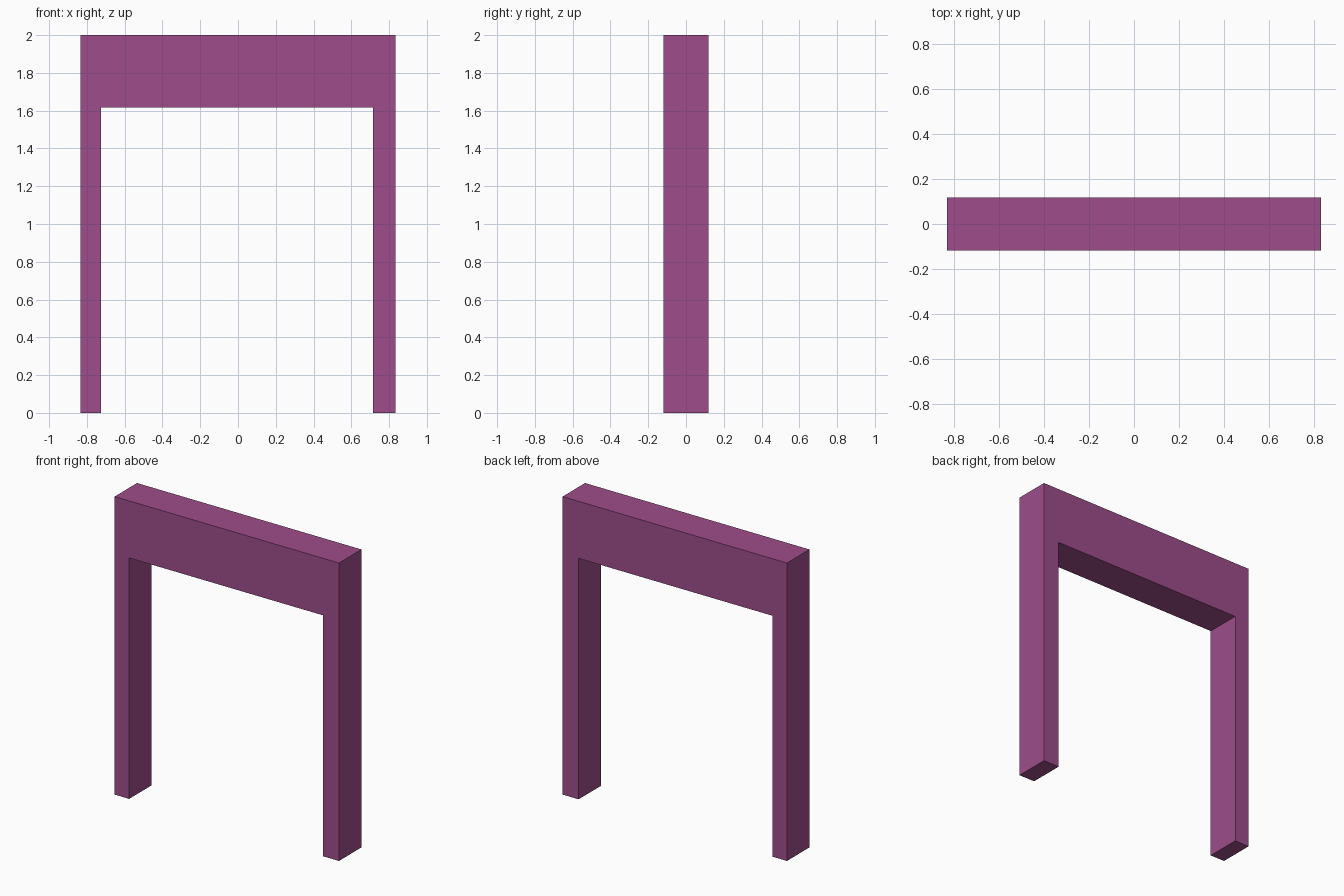
import bpy
import bmesh

cube = bpy.data.objects.get("Cube")
if cube:
    bpy.data.objects.remove(cube, do_unlink=True)

# Plum paint
plum = bpy.data.materials.new("plum")
plum.use_nodes = True
colour = (0.342, 0.074, 0.258, 1)
plum.diffuse_color = colour
plum.node_tree.nodes["Principled BSDF"].inputs["Base Color"].default_value = colour

HALF_WIDTH, HEIGHT, HALF_DEPTH = 0.833, 2.0, 0.119
INNER_RIGHT, INNER_LEFT, LINTEL_BOTTOM = -0.725, 0.714, 1.617

# Doorway outline: two posts joined by a deep lintel
outline = [
    (-HALF_WIDTH, 0), (INNER_RIGHT, 0),
    (INNER_RIGHT, LINTEL_BOTTOM), (INNER_LEFT, LINTEL_BOTTOM),
    (INNER_LEFT, 0), (HALF_WIDTH, 0),
    (HALF_WIDTH, HEIGHT), (-HALF_WIDTH, HEIGHT),
]

# Extrude the outline from front to back
bm = bmesh.new()
front = bm.faces.new([bm.verts.new((x, -HALF_DEPTH, z)) for x, z in outline])
result = bmesh.ops.extrude_face_region(bm, geom=[front], use_keep_orig=True)
back = [v for v in result["geom"] if isinstance(v, bmesh.types.BMVert)]
bmesh.ops.translate(bm, verts=back, vec=(0, 2 * HALF_DEPTH, 0))
bmesh.ops.recalc_face_normals(bm, faces=bm.faces)

mesh = bpy.data.meshes.new("door_frame")
bm.to_mesh(mesh)
bm.free()
mesh.materials.append(plum)
bpy.context.collection.objects.link(bpy.data.objects.new("door_frame", mesh))
